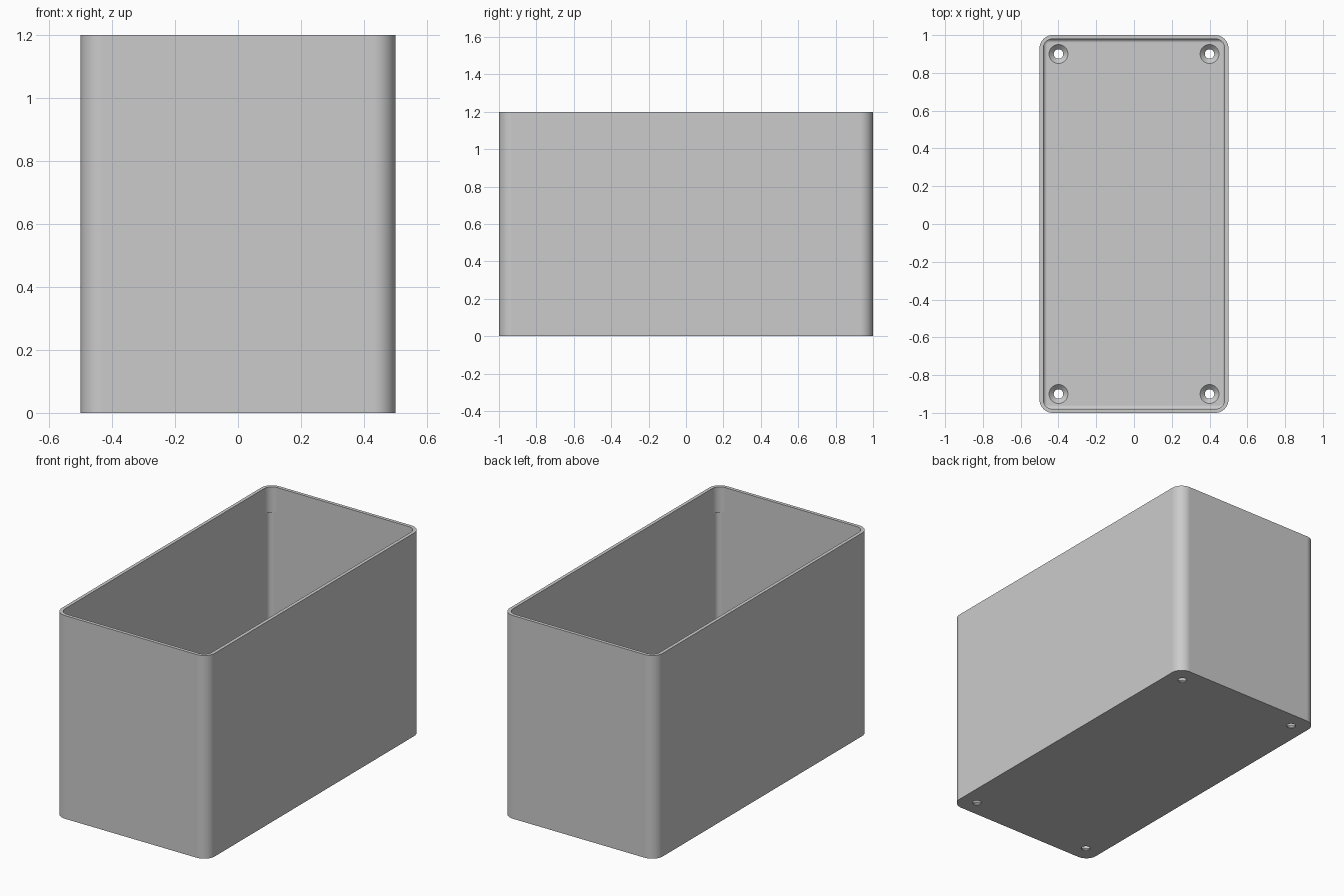
import bpy, bmesh
from math import sin, cos, pi, radians

if "Cube" in bpy.data.objects:
    bpy.data.objects.remove(bpy.data.objects["Cube"])

HX, HY, HEIGHT = 0.5, 1.0, 1.2
WALL, FLOOR, FILLET = 0.02, 0.03, 0.02
LIP_Z = 1.05


def rounded_rect(inset, r, z, steps=10):
    pts = []
    for i, (sx, sy) in enumerate([(1, 1), (-1, 1), (-1, -1), (1, -1)]):
        cx, cy = sx * (HX - inset - r), sy * (HY - inset - r)
        for k in range(steps + 1):
            a = pi / 2 * (i + k / steps)
            pts.append((cx + r * cos(a), cy + r * sin(a), z))
    return pts


def circle(cx, cy, r, z, n=32):
    return [(cx + r * cos(2 * pi * k / n), cy + r * sin(2 * pi * k / n), z) for k in range(n)]


def loft(bm, rings):
    # Skin successive rings and cap both ends
    loops = [[bm.verts.new(p) for p in ring] for ring in rings]
    n = len(loops[0])
    for a, b in zip(loops, loops[1:]):
        for k in range(n):
            j = (k + 1) % n
            bm.faces.new((a[k], a[j], b[j], b[k]))
    bm.faces.new(loops[0][::-1])
    bm.faces.new(loops[-1])


def finish(bm, name):
    bmesh.ops.recalc_face_normals(bm, faces=bm.faces)
    mesh = bpy.data.meshes.new(name)
    bm.to_mesh(mesh)
    bm.free()
    obj = bpy.data.objects.new(name, mesh)
    bpy.context.collection.objects.link(obj)
    return obj


# Material
grey = bpy.data.materials.new("light_grey")
grey.use_nodes = True
colour = (0.6, 0.6, 0.6, 1)
grey.diffuse_color = colour
grey.node_tree.nodes["Principled BSDF"].inputs["Base Color"].default_value = colour

# Open box: outer shell, rim, inner wall with a softer-cornered lip, filleted floor
rings = [rounded_rect(0, 0.07, 0), rounded_rect(0, 0.07, HEIGHT),
         rounded_rect(WALL, 0.05, HEIGHT), rounded_rect(WALL, 0.05, LIP_Z),
         rounded_rect(WALL, 0.03, LIP_Z)]
for k in range(7):
    a = pi / 2 * k / 6
    d = FILLET * (1 - cos(a))
    rings.append(rounded_rect(WALL + d, 0.03 - d, FLOOR + FILLET * (1 - sin(a))))
bm = bmesh.new()
loft(bm, rings)
box = finish(bm, "open_box")
box.data.materials.append(grey)

# Countersunk screw holes in the floor corners
bm = bmesh.new()
for sx in (-1, 1):
    for sy in (-1, 1):
        profile = [(0.025, -0.05), (0.025, 0.005), (0.05, FLOOR), (0.05, FLOOR + 0.01)]
        loft(bm, [circle(0.4 * sx, 0.9 * sy, r, z) for r, z in profile])
cutter = finish(bm, "screw_hole_cutter")
cutter.data.materials.append(grey)
cutter.hide_render = True

cut = box.modifiers.new("screw_holes", 'BOOLEAN')
cut.operation = 'DIFFERENCE'
cut.solver = 'EXACT'
cut.object = cutter

# Apply the cut, then smooth the rounded corners
bpy.ops.object.select_all(action='DESELECT')
box.select_set(True)
bpy.context.view_layer.objects.active = box
bpy.ops.object.modifier_apply(modifier=cut.name)
bpy.data.objects.remove(cutter)
bpy.ops.object.shade_smooth_by_angle(angle=radians(30))
weighted = box.modifiers.new("even_shading", 'WEIGHTED_NORMAL')
weighted.keep_sharp = True
